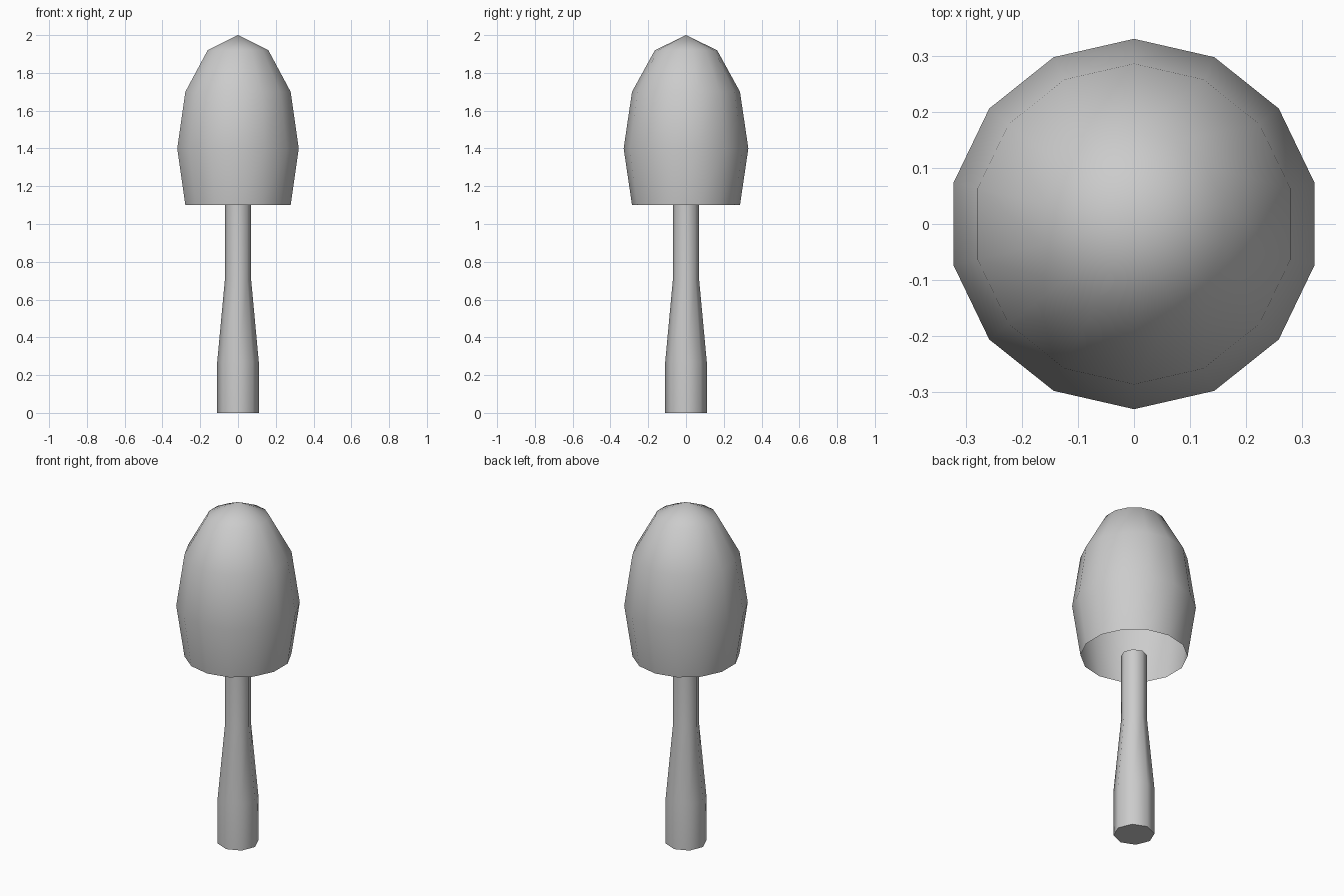
import bpy, bmesh, math

if "Cube" in bpy.data.objects:
    bpy.data.objects.remove(bpy.data.objects["Cube"])


def lathe(name, profile, sides, close_bottom=False, close_top=False, apex=None):
    """Revolve (radius, z) pairs around z, first vertex on +y."""
    bm = bmesh.new()
    rings = []
    for r, z in profile:
        ring = []
        for i in range(sides):
            a = math.pi / 2 + 2 * math.pi * i / sides
            ring.append(bm.verts.new((r * math.cos(a), r * math.sin(a), z)))
        rings.append(ring)
    for lo, hi in zip(rings, rings[1:]):
        for i in range(sides):
            j = (i + 1) % sides
            bm.faces.new((lo[i], lo[j], hi[j], hi[i]))
    if apex is not None:
        tip = bm.verts.new((0, 0, apex))
        top = rings[-1]
        for i in range(sides):
            bm.faces.new((top[i], top[(i + 1) % sides], tip))
    if close_top:
        bm.faces.new(rings[-1])
    if close_bottom:
        bm.faces.new(rings[0][::-1])
    mesh = bpy.data.meshes.new(name)
    bm.to_mesh(mesh)
    bm.free()
    obj = bpy.data.objects.new(name, mesh)
    bpy.context.collection.objects.link(obj)
    bpy.ops.object.select_all(action='DESELECT')
    obj.select_set(True)
    bpy.context.view_layer.objects.active = obj
    bpy.ops.object.shade_smooth_by_angle(angle=math.radians(60))
    return obj


# Stem: octagonal, flared towards the foot
lathe("stem", [(0.11, 0), (0.11, 0.27), (0.07, 0.7), (0.07, 1.1)], 8,
      close_bottom=True, close_top=True)

# Cap: stretched 14-sided dome, open underneath
cap = [(0.33 * math.cos(math.radians(a)), 1.4 + 0.6 * math.sin(math.radians(a)))
       for a in (-30, 0, 30, 60)]
lathe("cap", cap, 14, apex=2.0)
